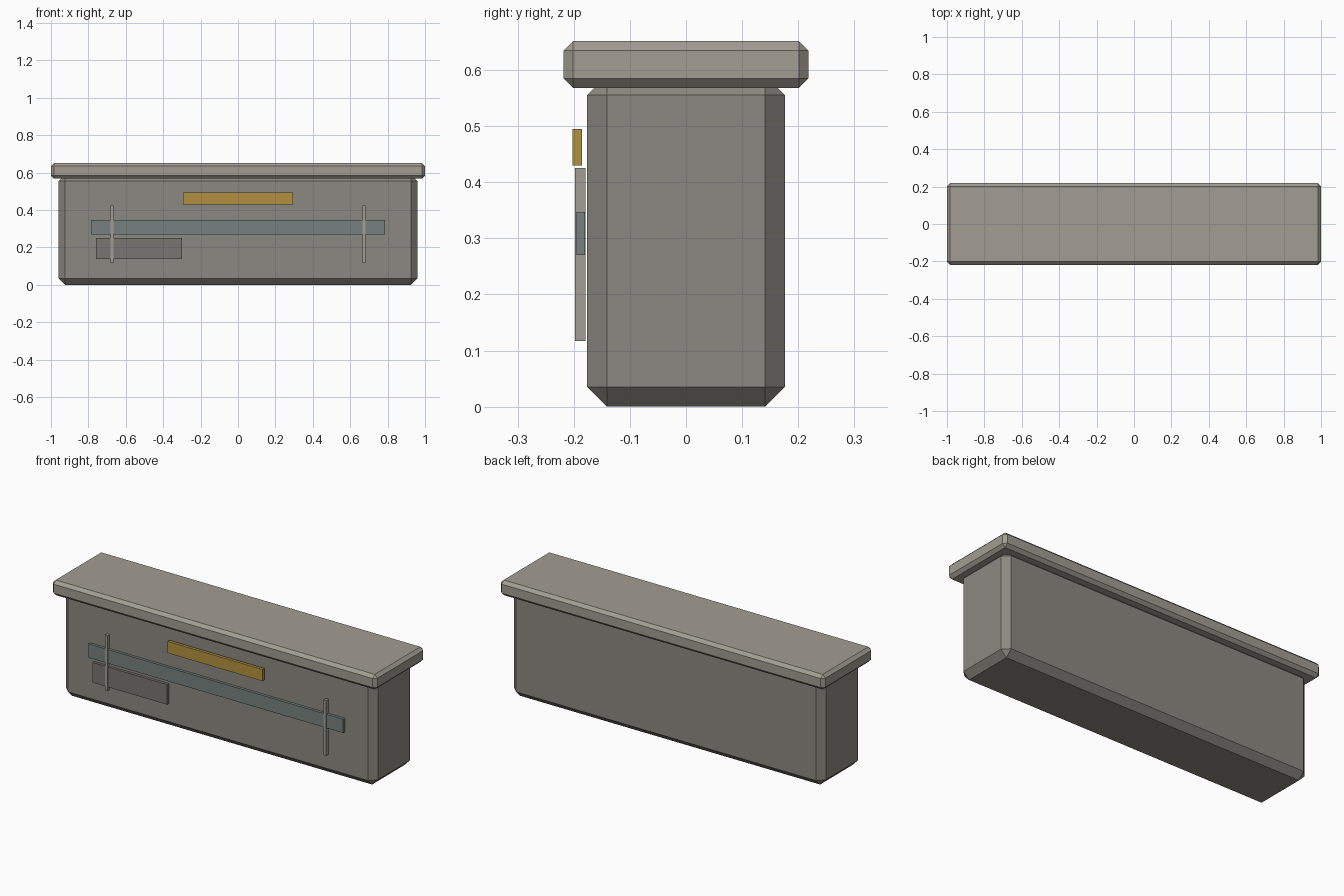
import bpy

if "Cube" in bpy.data.objects:
    bpy.data.objects.remove(bpy.data.objects["Cube"])


def material(name, rgb):
    m = bpy.data.materials.new(name)
    m.diffuse_color = (*rgb, 1)
    m.use_nodes = True
    m.node_tree.nodes["Principled BSDF"].inputs["Base Color"].default_value = m.diffuse_color
    return m


def box(name, x, y, z, mat, chamfer=0):
    """Box from (min, max) ranges, with optional single-segment chamfer."""
    bpy.ops.mesh.primitive_cube_add(
        size=1, location=[(a + b) / 2 for a, b in (x, y, z)])
    ob = bpy.context.object
    ob.name = name
    ob.scale = [b - a for a, b in (x, y, z)]
    bpy.ops.object.transform_apply(location=False, rotation=False, scale=True)
    ob.data.materials.append(mat)
    if chamfer:
        mod = ob.modifiers.new("chamfer", 'BEVEL')
        mod.width = chamfer
        mod.segments = 1
    return ob


stone = material("stone", (0.26, 0.25, 0.22))
light_stone = material("light_stone", (0.36, 0.34, 0.29))
gold = material("gold", (0.45, 0.28, 0.05))
teal = material("teal", (0.18, 0.22, 0.21))
dark = material("dark_panel", (0.19, 0.18, 0.165))

# Main body and overhanging cap
box("body", (-0.96, 0.96), (-0.176, 0.176), (0, 0.59), stone, 0.035)
box("cap", (-1, 1), (-0.218, 0.218), (0.568, 0.652), light_stone, 0.017)

# Front trim
box("gold_plate", (-0.293, 0.293), (-0.202, -0.185), (0.43, 0.495), gold)
box("long_band", (-0.785, 0.785), (-0.195, -0.18), (0.27, 0.347), teal)
box("lower_panel", (-0.76, -0.30), (-0.195, -0.18), (0.138, 0.25), dark)

# Upright straps, one at each end of the band
for side, cx in (("left", -0.674), ("right", 0.674)):
    box(f"strap_{side}", (cx - 0.008, cx + 0.008), (-0.198, -0.179),
        (0.117, 0.425), light_stone)
